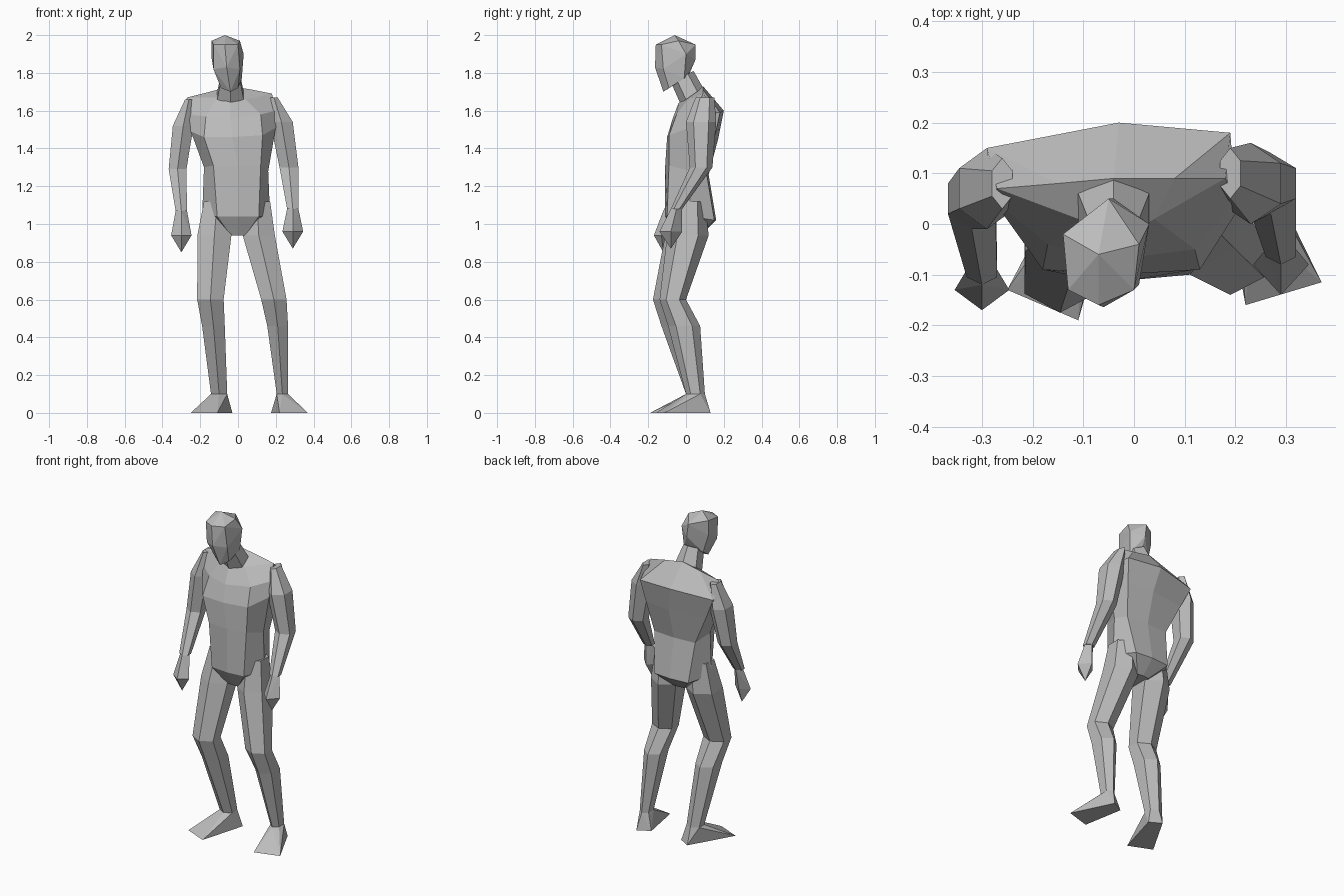
import bpy
import bmesh
from math import cos, sin, pi
from mathutils import Vector

default_cube = bpy.data.objects.get("Cube")
if default_cube:
    bpy.data.objects.remove(default_cube, do_unlink=True)

SCALE = 0.01  # part sizes are written in hundredths
GREY = (0.5, 0.5, 0.5, 1)

material = bpy.data.materials.new("plain grey")
material.use_nodes = True
material.diffuse_color = GREY
material.node_tree.nodes["Principled BSDF"].inputs["Base Color"].default_value = GREY


def finish(name, bm):
    """Turn a bmesh into a flat shaded object."""
    bmesh.ops.recalc_face_normals(bm, faces=bm.faces[:])
    mesh = bpy.data.meshes.new(name)
    bm.to_mesh(mesh)
    bm.free()
    mesh.materials.append(material)
    obj = bpy.data.objects.new(name, mesh)
    bpy.context.scene.collection.objects.link(obj)
    return obj


def ring(x, y, z, half_width, half_depth, sides=6, tilt=0):
    """Cross-section with one corner facing forward; tilt raises the back."""
    corners = []
    widest = cos(pi / 6) if sides == 6 else 1
    for index in range(sides):
        angle = 2 * pi * index / sides
        dx = half_width * sin(angle) / widest
        dy = -half_depth * cos(angle)
        corners.append((x + dx, y + dy, z + tilt * dy))
    return corners


def loft(name, rings):
    """Skin a stack of equal rings and close both ends."""
    bm = bmesh.new()
    loops = [[bm.verts.new(Vector(p) * SCALE) for p in points] for points in rings]
    for upper, lower in zip(loops, loops[1:]):
        count = len(upper)
        for i in range(count):
            j = (i + 1) % count
            bm.faces.new((upper[i], upper[j], lower[j], lower[i]))
    caps = [bm.faces.new(loops[0]), bm.faces.new(loops[-1])]
    bmesh.ops.triangulate(bm, faces=caps)
    return finish(name, bm)


def hull(name, points):
    """Wrap a handful of corners in a faceted solid."""
    bm = bmesh.new()
    for point in points:
        bm.verts.new(Vector(point) * SCALE)
    bmesh.ops.convex_hull(bm, input=bm.verts[:])
    loose = [v for v in bm.verts if not v.link_faces]
    bmesh.ops.delete(bm, geom=loose, context="VERTS")
    return finish(name, bm)


# Torso: corners run front, left, back, right
shoulder_ridge = [(-4, -4, 164), (4, 1, 166), (18, 9, 169), (8, 9, 171),
                  (-4, 9, 173), (-15, 8, 170), (-27, 7, 167), (-11, 1, 167)]
shoulder_blades = [(-4, -7, 156), (12, -5, 158), (20, 5, 160), (19, 18, 159),
                   (-3, 20, 160), (-29, 15, 158), (-28, 5, 158), (-17, -4, 157)]
chest = [(-3, -10, 146), (13, -9, 147), (20, 2, 151), (17, 15, 145),
         (0, 17, 145), (-23, 13, 145), (-25, 2, 149), (-18, -9, 146)]
waist = [(0, -11, 131), (12, -9, 131), (16, 2, 128), (14, 11, 126),
         (0, 12, 126), (-14, 11, 126), (-18, 2, 130), (-13, -10, 131)]
hips = [(0, -11, 104), (11, -10, 104), (17, 2, 104), (11, 15, 102),
        (0, 16, 102), (-12, 15, 102), (-19, 2, 104), (-11, -10, 104)]
crotch = [(x * 0.35, y * 0.5, 94) for x, y, z in hips]
loft("torso", [shoulder_ridge, shoulder_blades, chest, waist, hips, crotch])

# Neck leaning forward under the head
loft("neck", [ring(-4, -2, 178, 5, 6, tilt=0.5),
              ring(-4, 3, 168, 7, 6, tilt=0.7)])

# Head: crown, brow, cheeks and jaw
crown = [(-7, -6, 200), (1, -4, 197), (-14, -2, 197)]
brow = [(-7, -16, 195), (0, -13, 195), (3, 0, 190), (-5, 5, 195), (-13, -13, 195)]
cheeks = [(-6, -16.4, 183), (1, -12, 182), (-4, 5, 187), (-14, -2, 188), (-13, -12, 182)]
jaw = [(-4, -12, 170), (0, -9, 172), (2, -1, 177), (-4, 2, 180), (-11, -1, 177), (-9, -9, 172)]
hull("head", crown + brow + cheeks + jaw)

# Arms and hands: shoulder, upper arm, elbow, wrist, palm, fingertip
arms = {
    "left": [(19, 10, 167, 2, 5), (23, 8, 154, 6, 8), (27, 8, 130, 5, 6),
             (29, -5, 108, 3, 3), (29, -8, 96, 5.5, 6), (29, -8, 87)],
    "right": [(-26, 8, 166, 2, 5), (-29, 7, 152, 5.5, 8), (-32, 5, 129, 4.7, 6),
              (-30, -9, 107, 3, 3), (-30, -13, 94, 5.4, 4), (-30, -12, 85)],
}
for side, (shoulder, upper_arm, elbow, wrist, palm, fingertip) in arms.items():
    loft(side + " arm", [ring(*part) for part in (shoulder, upper_arm, elbow, wrist)])
    hull(side + " hand", ring(*wrist, sides=4) + ring(*palm, sides=4) + [fingertip])

# Legs: groin, thigh, knee, calf, ankle
legs = {
    "left": [(10, 2, 112, 7, 8), (11, 1, 94, 8.5, 11), (19, -7, 60, 6.7, 7),
             (21, -1, 46, 5.5, 8.5), (23.5, 5, 10, 3, 5)],
    "right": [(-11, 2, 112, 7, 8), (-12.5, 0, 94, 9, 11), (-14.6, -10, 60, 7, 7.5),
              (-13, -4, 46, 6, 9), (-10, 5, 10, 4.3, 5)],
}

# Feet: wedges from the ankle down to toe and heel corners
soles = {
    "left": [(22, -16), (37, -11.5), (25, 13), (17.5, 9)],
    "right": [(-25, -13), (-11, -19), (-3, 9), (-10, 13)],
}
for side, sections in legs.items():
    loft(side + " leg", [ring(*section) for section in sections])
    ankle = ring(*sections[-1])
    hull(side + " foot", ankle + [(x, y, 0) for x, y in soles[side]])
